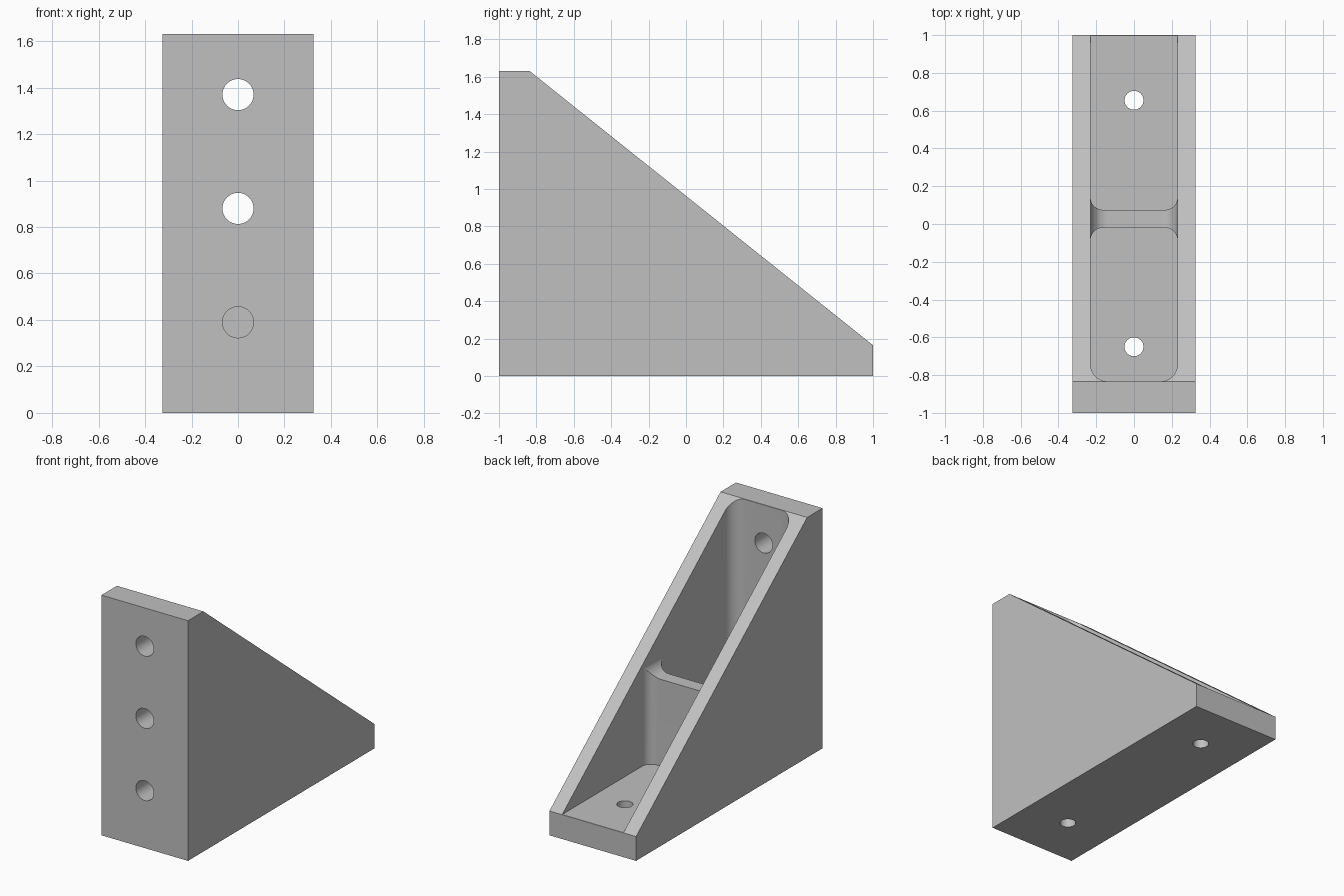
import bpy, bmesh, math
from mathutils import Vector

cube = bpy.data.objects.get("Cube")
if cube:
    bpy.data.objects.remove(cube, do_unlink=True)

HALF_W, HEIGHT, WALL = 0.325, 1.63, 0.165
INNER = 0.23

grey = bpy.data.materials.new("plain grey")
grey.use_nodes = True
colour = (0.53, 0.53, 0.53, 1)
grey.diffuse_color = colour
grey.node_tree.nodes["Principled BSDF"].inputs["Base Color"].default_value = colour


def prism(name, outline, place, start, end):
    """Extrude a 2D outline from start to end; place maps (a, b, depth) to xyz."""
    bm = bmesh.new()
    face = bm.faces.new([bm.verts.new(place(a, b, start)) for a, b in outline])
    swept = bmesh.ops.extrude_face_region(bm, geom=[face])["geom"]
    move = Vector(place(0, 0, end)) - Vector(place(0, 0, start))
    bmesh.ops.translate(bm, vec=move, verts=[v for v in swept if isinstance(v, bmesh.types.BMVert)])
    bmesh.ops.recalc_face_normals(bm, faces=bm.faces)
    mesh = bpy.data.meshes.new(name)
    bm.to_mesh(mesh)
    bm.free()
    mesh.materials.append(grey)
    obj = bpy.data.objects.new(name, mesh)
    bpy.context.collection.objects.link(obj)
    return obj


def along_x(a, b, d):
    return (d, a, b)


def along_y(a, b, d):
    return (a, d, b)


def along_z(a, b, d):
    return (a, b, d)


def arc(cx, cy, r, start, sweep, steps=12):
    angles = [math.radians(start + sweep * i / steps) for i in range(steps + 1)]
    return [(cx + r * math.cos(t), cy + r * math.sin(t)) for t in angles]


def rounded(low, high, r_low, r_high):
    """Rectangle as wide as the pocket, with rounded ends; zero radius is square."""
    points = []
    for side, end, r, start in ((-1, low, r_low, 180), (1, low, r_low, 270),
                                (1, high, r_high, 0), (-1, high, r_high, 90)):
        cx = side * (INNER - r)
        cy = end + r if end == low else end - r
        points += arc(cx, cy, r, start, 90) if r else [(cx, cy)]
    return points


def circle(cx, cy, r):
    return arc(cx, cy, r, 0, 360, 48)[:-1]


# Solid wedge
wedge = [(-1, 0), (1, 0), (1, WALL), (WALL - 1, HEIGHT), (-1, HEIGHT)]
bracket = prism("bracket", wedge, along_x, -HALF_W, HALF_W)

# Two pockets either side of the cross rib, and the scooped rib top
floor = WALL + 0.001
cutters = [
    prism("front_pocket_cutter", rounded(WALL - 0.998, -0.02, 0.09, 0.065), along_z, floor, 2),
    prism("back_pocket_cutter", rounded(0.075, 1.2, 0.065, 0), along_z, floor, 2),
    prism("rib_scoop_cutter", rounded(0.755, 2, 0.09, 0), along_y, -0.2, 0.25),
]
# Bolt holes in the upright plate and the base
for z in (0.39, 0.88, 1.37):
    cutters.append(prism("plate_hole_cutter", circle(0, z, 0.067), along_y, -1.1, -0.7))
for y in (-0.65, 0.655):
    cutters.append(prism("base_hole_cutter", circle(0, y, 0.05), along_z, -0.1, 0.3))

bpy.context.view_layer.objects.active = bracket
for cutter in cutters:
    cutter.hide_render = True
    cut = bracket.modifiers.new("cut", 'BOOLEAN')
    cut.operation = 'DIFFERENCE'
    cut.solver = 'EXACT'
    cut.object = cutter
    bpy.ops.object.modifier_apply(modifier=cut.name)
    bpy.data.objects.remove(cutter, do_unlink=True)

# Smooth fillets and holes, crisp edges elsewhere
bpy.ops.object.select_all(action='DESELECT')
bracket.select_set(True)
bpy.ops.object.shade_smooth_by_angle(angle=math.radians(25))
